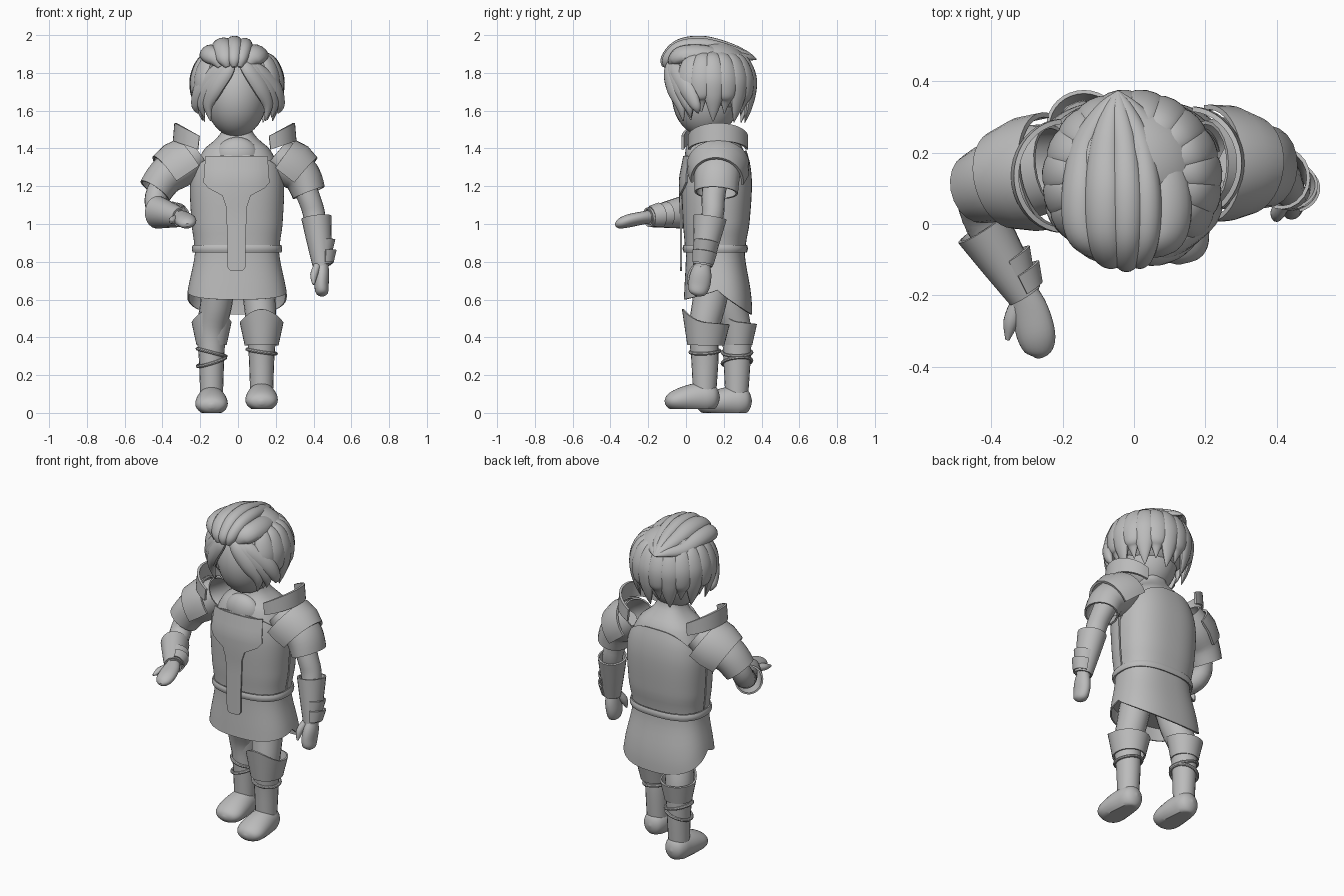
import bpy, bmesh, math
from mathutils import Vector

cube = bpy.data.objects.get("Cube")
if cube:
    bpy.data.objects.remove(cube, do_unlink=True)

GREY = (0.5, 0.5, 0.5, 1)
mat = bpy.data.materials.new("plain grey")
mat.use_nodes = True
mat.diffuse_color = GREY
mat.node_tree.nodes["Principled BSDF"].inputs["Base Color"].default_value = GREY
parts = []


def register(ob, name):
    ob.name = name
    ob.data.materials.append(mat)
    parts.append(ob)
    return ob


def grid(name, fn, nu, nv, closed=True, thick=0, caps=False):
    """Surface from fn(u, v), optionally wrapped, capped or thickened."""
    bm = bmesh.new()
    cols = nu if closed else nu + 1
    rows = [[bm.verts.new(fn(i / nu, j / nv)) for i in range(cols)] for j in range(nv + 1)]
    for r, s in zip(rows, rows[1:]):
        for i in range(nu):
            k = (i + 1) % cols
            bm.faces.new((r[i], r[k], s[k], s[i]))
    if caps:
        bm.faces.new(rows[0])
        bm.faces.new(rows[-1])
    bmesh.ops.recalc_face_normals(bm, faces=bm.faces)
    if thick:
        bmesh.ops.solidify(bm, geom=bm.faces[:], thickness=thick)
        bmesh.ops.recalc_face_normals(bm, faces=bm.faces)
    me = bpy.data.meshes.new(name)
    bm.to_mesh(me)
    bm.free()
    ob = bpy.data.objects.new(name, me)
    bpy.context.collection.objects.link(ob)
    return register(ob, name)


def spline(rows, t):
    """Smooth value through rows at t in 0..1."""
    n = len(rows) - 1
    i = min(int(t * n), n - 1)
    f = t * n - i
    a, b, c, d = (rows[min(max(k, 0), n)] for k in range(i - 1, i + 3))
    return [q + f / 2 * (r - p + f * (2 * p - 5 * q + 4 * r - s + f * (3 * (q - r) + s - p)))
            for p, q, r, s in zip(a, b, c, d)]


def tube(name, rows, up=(0, -1, 0), arc=None, n=20, steps=4, thick=0, caps=True, floor=-1):
    """Sweep ellipses; rows are x, y, z, half width, half depth along up."""
    nv = (len(rows) - 1) * steps

    def at(u, v):
        x, y, z, w, h = spline(rows, v)
        c = Vector((x, y, z))
        t = (Vector(spline(rows, min(v + .02, 1))[:3]) - Vector(spline(rows, max(v - .02, 0))[:3])).normalized()
        d = up(c) if callable(up) else Vector(up)
        d = (d - t * d.dot(t)).normalized()
        a = math.radians(arc) * (2 * u - 1) if arc else math.tau * u
        p = c + d * h * math.cos(a) + t.cross(d) * w * math.sin(a)
        p.z = max(p.z, floor)
        return p
    return grid(name, at, n, nv, not arc, thick, caps and not arc)


def ball(name, loc, scale):
    bpy.ops.mesh.primitive_uv_sphere_add(segments=32, ring_count=20, location=loc)
    ob = bpy.context.object
    ob.scale = scale
    return register(ob, name)


# torso shape: height, half width, front, back
BODY = [(.5, .275, -.015, .35), (.62, .265, -.01, .345), (.86, .222, .0, .31), (1, .235, -.01, .33),
        (1.2, .243, -.018, .343), (1.31, .225, -.01, .335), (1.4, .18, .015, .31),
        (1.45, .12, .05, .27), (1.5, .085, .06, .235), (1.62, .08, .05, .225)]


def body(a, z, off=0):
    i = 0
    while i < len(BODY) - 2 and z > BODY[i + 1][0]:
        i += 1
    f = (z - BODY[i][0]) / (BODY[i + 1][0] - BODY[i][0])
    _, w, y0, y1 = spline(BODY, (i + f) / (len(BODY) - 1))
    s, c = math.sin(a), math.cos(a)
    x = math.copysign(abs(s) ** .8, s) * (w + off)
    y = (y0 + y1) / 2 - math.copysign(abs(c) ** .8, c) * ((y1 - y0) / 2 + off)
    return Vector((x - .005, y, z))


def skirt(u, v):
    c = math.cos(math.tau * u)
    hem = .65 - (.05 if c > 0 else .13) * abs(c) ** .7
    return body(math.tau * u, hem + v * (.88 - hem))


grid("torso", lambda u, v: body(math.tau * u, .68 + v * .94, -.008), 48, 40, caps=True)
grid("skirt", skirt, 72, 8, thick=.008)
grid("belt", lambda u, v: body(math.tau * u, .85 + .04 * v, .012 + .006 * math.sin(math.pi * v)),
     48, 4, thick=.015)


def plate(name, mid, half, top, drop):
    def at(u, v):
        z = .89 + v * (top - drop * abs(2 * u - 1) ** 2.5 - .89)
        return body(mid + (2 * u - 1) * half, z, .006)
    grid(name, at, 32, 16, closed=False, thick=.012)


plate("chest_plate", 0, 1.56, 1.365, .14)
plate("back_plate", math.pi, 1.56, 1.39, .22)

# hanging front strip with a wide top: height, half width
STRIP = [(.75, .03), (.77, .047), (.9, .048), (1.09, .055), (1.15, .075), (1.19, .15), (1.22, .175), (1.36, .165)]


def strip(u, v):
    k = min(int(v * 7), 6)
    f = v * 7 - k
    z = STRIP[k][0] + f * (STRIP[k + 1][0] - STRIP[k][0])
    x = (2 * u - 1) * (STRIP[k][1] + f * (STRIP[k + 1][1] - STRIP[k][1]))
    flat = min(max(z, 1.05), 1.25)
    curve = .18 * (1 - (1 - (abs(x) / .245) ** 2.5) ** .4)
    return Vector((x - .008, body(0, flat).y - .02 + curve + max(0, z - 1.25) * .2, z))


grid("front_strip", strip, 12, 28, closed=False, thick=.01)
ball("collar", (-.005, .06, 1.365), (.11, .065, .095))

# head and hair
CORE = Vector((-.005, .125, 1.72))
ball("head", (-.01, .105, 1.68), (.165, .18, .22))
ball("hair_base", (-.01, .155, 1.77), (.215, .2, .195))


def lock(name, rows):
    tube(name, rows, up=lambda c: c - CORE, n=14, steps=6)


for i in range(14):
    a = math.radians(58 + i * 244 / 13)
    s, c = math.sin(a), -math.cos(a)
    tip = 1.56 + .045 * (i % 2) - .01 * c
    path = [(.1, 1.91, .02), (.178, 1.87, .048), (.215, 1.78, .064), (.218, 1.69, .054), (.205, tip + .05, .03),
            (.188, tip - .015, .003)]
    lock("hair_lock", [(CORE.x + s * r, CORE.y + c * r, z, w, w * .55) for r, z, w in path])

for s in (-1, 1):
    for k in range(3):
        lock("fringe_lock", [(s * .02 - .01, -.075, 1.87, .02, .015),
                             (s * (.06 + .025 * k), -.088 + .016 * k, 1.81, .042, .026),
                             (s * (.12 + .038 * k), -.068 + .035 * k, 1.72, .046, .028),
                             (s * (.158 + .033 * k), -.03 + .04 * k, 1.63, .03, .022),
                             (s * (.145 + .033 * k), -.015 + .04 * k, 1.545 + .02 * k, .003, .003)])

# large swept crown locks: offset, half width
for x, w in ((-.155, .05), (-.085, .053), (-.02, .044), (.035, .04), (.105, .058)):
    q = (x + .025) ** 2
    lock("crown_lock", [(x * .55 - .01, -.115 + 2 * q, 1.83, .012, .012),
                        (x * .72 - .007, -.1 + 2.4 * q, 1.875, w * .85, .034),
                        (x * .97, -.03 + q, 1.94 - 2.4 * q, w, .04),
                        (x * 1.02, .09, 1.96 - 3.2 * q, w, .036),
                        (x * .85 - .01, .22, 1.935 - 3 * q, w * .8, .028),
                        (x * .35 - .035, .32, 1.9 - q, .024, .016),
                        (-.045, .372, 1.872, .003, .003)])


def shoulder(side, lip_in, lip_out, y, ins, mid, out, sleeve):
    """Upright collar lip, creased shoulder guard and flared sleeve."""
    def lip(u, v):
        a = math.radians(85) * (2 * u - 1)
        c = math.cos(a)
        x = lip_in + (lip_out - lip_in) * c - .008 * v
        return Vector((side * x, y + .16 * math.sin(a), 1.39 + .05 * c + v * (.07 + .025 * c)))
    grid("shoulder_lip", lip, 20, 3, closed=False, thick=.014)
    up = (side * .6, 0, .8)
    tube("shoulder_guard", [(*ins, .165, .16), (*mid, .162, .172), (*out, .14, .158)], up, arc=98,
         steps=1, thick=.014)
    tube("sleeve", sleeve, up, thick=.01, caps=False)


shoulder(1, .16, .31, .17, (.21, .17, 1.315), (.265, .17, 1.275), (.32, .165, 1.23),
         [(.2, .17, 1.37, .12, .1), (.27, .17, 1.31, .13, .11), (.34, .165, 1.25, .12, .1),
          (.375, .16, 1.165, .115, .09)])
shoulder(-1, .2, .345, .135, (-.235, .15, 1.315), (-.295, .14, 1.275), (-.36, .125, 1.23),
         [(-.22, .16, 1.37, .12, .1), (-.3, .145, 1.31, .13, .11), (-.385, .12, 1.25, .115, .1),
          (-.44, .1, 1.175, .1, .092)])


def forearm(arm, a, b, hand, thumb, side):
    """Arm, bracer with outer flanges, mitten hand."""
    tube("arm", arm)
    a, b = Vector(a), Vector(b)
    m = a.lerp(b, .5)
    tube("bracer", [(*a, .088, .08), (*m, .07, .066), (*b, .052, .05)], side, thick=.01, caps=False)
    for k in (.5, .72):
        p, q = a.lerp(b, k), a.lerp(b, k + .25)
        tube("bracer_flange", [(*p, .07, .086), (*q, .06, .062)], side, arc=70, steps=1, thick=.008)
    tube("hand", hand, side)
    tube("thumb", thumb, side, n=12)


forearm([(.3, .165, 1.32, .07, .07), (.375, .145, 1.14, .06, .062), (.405, .14, 1.04, .058, .058),
         (.43, .1, .88, .048, .048), (.44, .08, .77, .04, .04)],
        (.415, .128, 1.035), (.445, .088, .78),
        [(.445, .09, .8, .035, .03), (.445, .08, .74, .055, .038), (.442, .07, .68, .058, .038),
         (.445, .06, .635, .045, .032), (.446, .056, .618, .01, .01)],
        [(.42, .06, .78, .02, .02), (.402, .03, .73, .022, .02), (.4, .012, .68, .006, .006)], (1, 0, .1))
forearm([(-.34, .13, 1.3, .07, .07), (-.425, .09, 1.17, .06, .06), (-.43, .04, 1.095, .06, .06),
         (-.39, -.05, 1.06, .054, .054), (-.3, -.2, 1.035, .04, .04)],
        (-.425, -.01, 1.062), (-.305, -.2, 1.035),
        [(-.31, -.18, 1.04, .035, .035), (-.292, -.24, 1.03, .034, .052), (-.275, -.31, 1.015, .034, .055),
         (-.268, -.355, 1.0, .025, .04), (-.267, -.375, .995, .008, .01)],
        [(-.325, -.22, 1.03, .02, .022), (-.345, -.275, 1.02, .02, .022), (-.355, -.325, 1.01, .006, .006)],
        (.85, .5, .25))


def leg(side, x, y, hip_y, floor, deep, straps):
    """Thigh and shin, knee guard, straps and shoe."""
    tube("leg", [(side * .1, hip_y, .74, .09, .095), (side * .115, (hip_y + y) / 2, .58, .085, .09),
                 (x, y, .44, .078, .08), (x, y + .005, .28, .067, .072), (x, y + .003, .08, .06, .06)])

    def knee(u, v):
        s, c = math.sin(math.tau * u), math.cos(math.tau * u)
        top = .49 + .06 * max(0, c) ** 2 - .01 * (1 - c)
        r = .08 + .026 * v
        return Vector((x + r * s, y + .01 - r * deep * c, .36 + v * (top - .36)))
    grid("knee_guard", knee, 32, 4, thick=.01)
    for z, tx, ty in straps:
        bpy.ops.mesh.primitive_torus_add(major_segments=32, minor_segments=8, major_radius=.078, minor_radius=.009,
                                         location=(x, y + .005, z), rotation=(tx, ty, 0))
        register(bpy.context.object, "leg_strap")
    tube("shoe", [(x, y + dy, floor + dz, w, h) for dy, dz, w, h in (
        (.084, .062, .004, .004), (.076, .062, .032, .035), (.06, .062, .054, .06), (.03, .062, .068, .076),
        (-.01, .062, .075, .08), (-.08, .056, .084, .072), (-.15, .045, .084, .056),
        (-.19, .038, .06, .036), (-.207, .035, .01, .01))], (0, 0, 1), n=28, floor=floor)


leg(1, .125, .095, .15, .02, 1.1, [(.325, .05, .15)])
leg(-1, -.14, .265, .19, 0, .95, [(.32, 0, .25), (.27, .1, -.3)])

# smooth shading with crisp edges
bpy.ops.object.select_all(action='DESELECT')
for ob in parts:
    ob.select_set(True)
bpy.context.view_layer.objects.active = parts[0]
bpy.ops.object.shade_smooth_by_angle(angle=math.radians(35))
